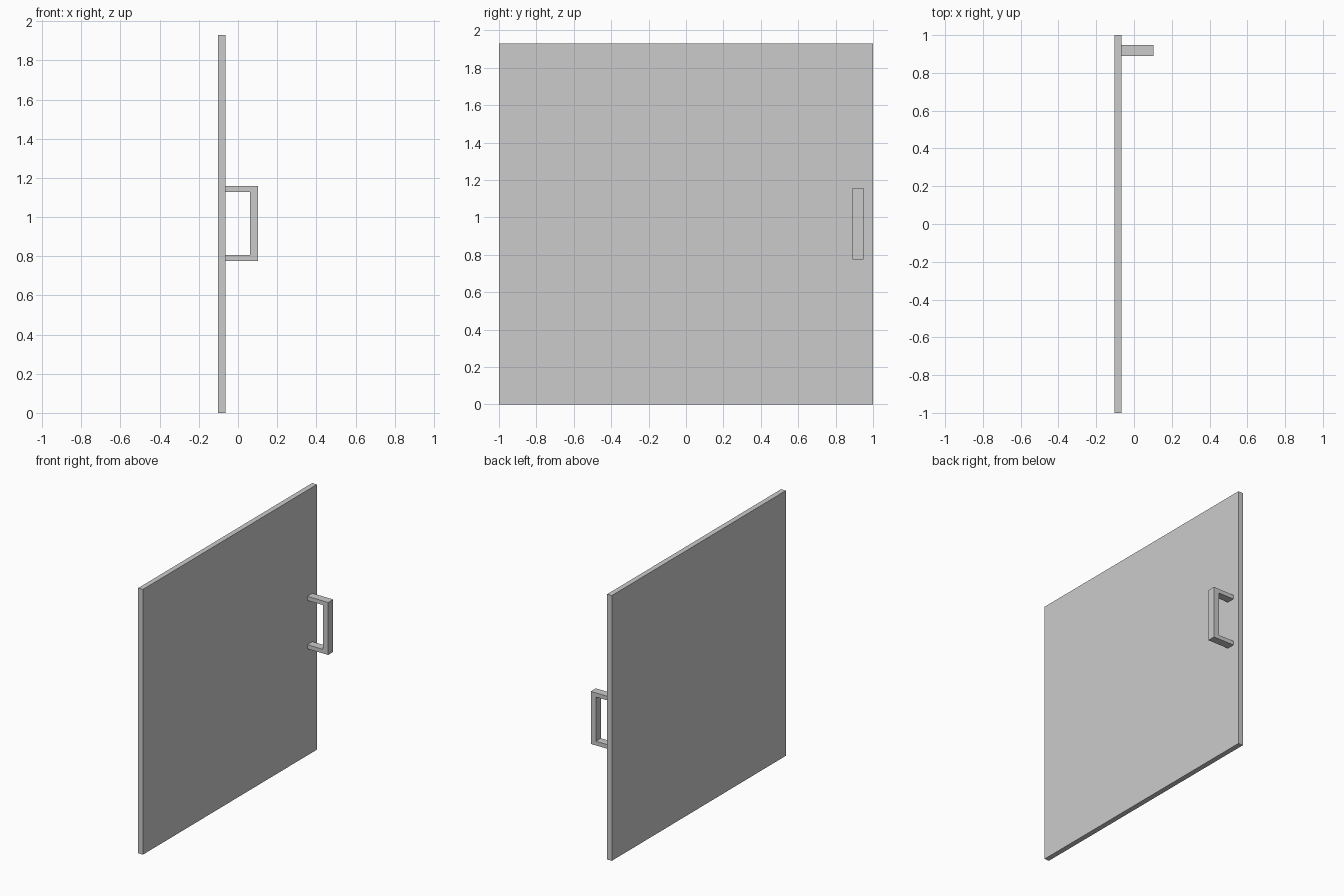
import bpy, bmesh
from mathutils import Vector

if "Cube" in bpy.data.objects:
    bpy.data.objects.remove(bpy.data.objects["Cube"])


def extrude_profile(name, points, y0, y1):
    """Extrude an (x, z) outline from y0 to y1."""
    bm = bmesh.new()
    face = bm.faces.new([bm.verts.new((x, y0, z)) for x, z in points])
    ext = bmesh.ops.extrude_face_region(bm, geom=[face])
    verts = [v for v in ext["geom"] if isinstance(v, bmesh.types.BMVert)]
    bmesh.ops.translate(bm, verts=verts, vec=Vector((0, y1 - y0, 0)))
    bmesh.ops.recalc_face_normals(bm, faces=bm.faces)
    mesh = bpy.data.meshes.new(name)
    bm.to_mesh(mesh)
    bm.free()
    obj = bpy.data.objects.new(name, mesh)
    bpy.context.collection.objects.link(obj)
    return obj


BACK, FACE, GRIP_IN, GRIP_OUT = -0.103, -0.065, 0.062, 0.103
HEIGHT = 1.93
MID = HEIGHT / 2 + 0.002

# door panel
extrude_profile("door_panel",
                [(BACK, 0), (FACE, 0), (FACE, HEIGHT), (BACK, HEIGHT)], -1, 1)

# C-shaped pull handle: lower half of the outline, mirrored about its middle
half = [(FACE, -0.161), (FACE, -0.191), (GRIP_OUT, -0.191)]
inner = (GRIP_IN, -0.161)
outline = [inner] + half + [(x, -z) for x, z in reversed(half)] + [(inner[0], -inner[1])]
extrude_profile("door_handle", [(x, MID + z) for x, z in outline], 0.89, 0.948)
